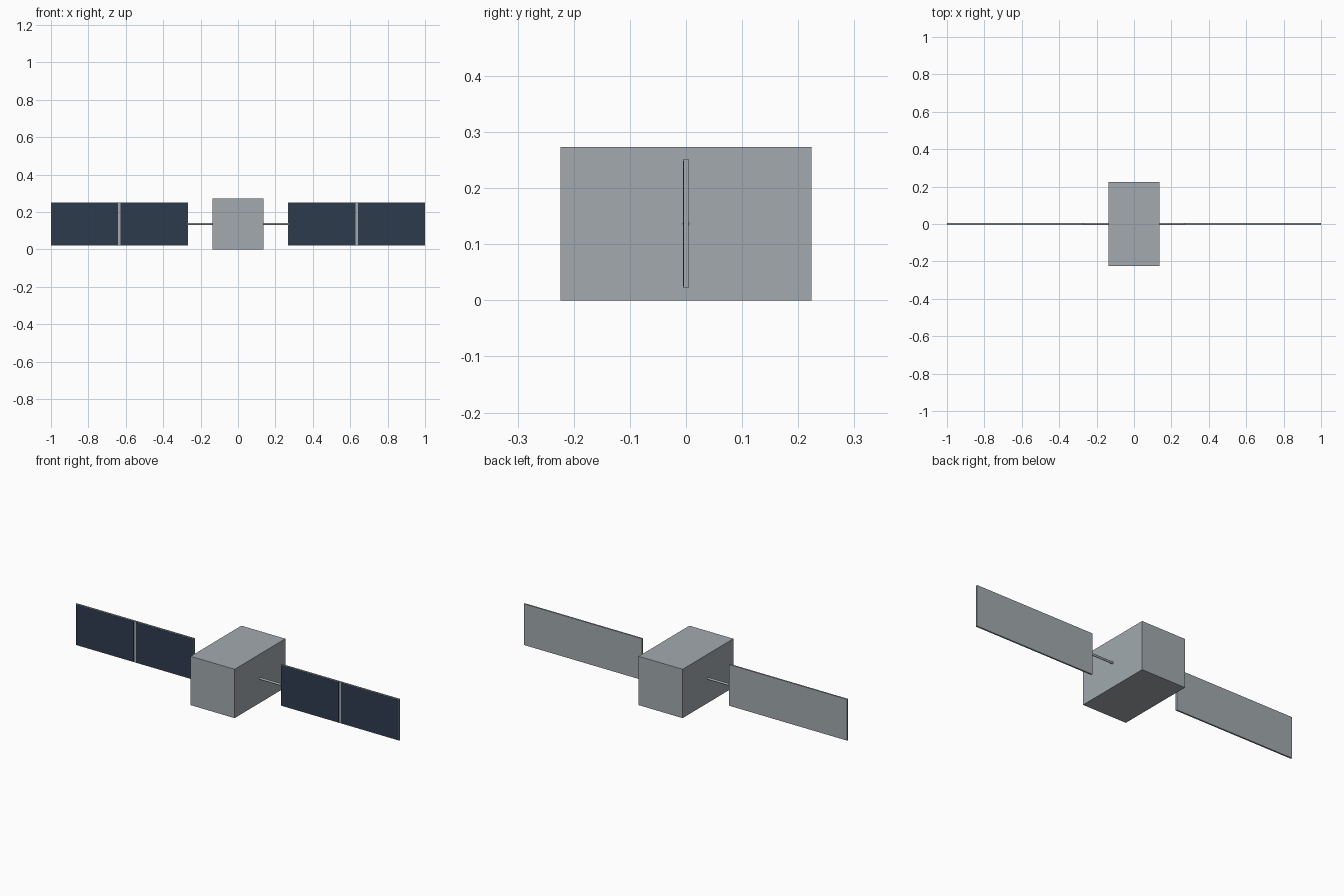
import bpy
import math

cube = bpy.data.objects.get("Cube")
if cube:
    bpy.data.objects.remove(cube, do_unlink=True)


def make_material(name, rgb):
    mat = bpy.data.materials.new(name)
    mat.use_nodes = True
    colour = (*rgb, 1)
    mat.diffuse_color = colour
    mat.node_tree.nodes["Principled BSDF"].inputs["Base Color"].default_value = colour
    return mat


metal = make_material("grey metal", (0.36, 0.40, 0.42))
cell_blue = make_material("dark blue cells", (0.026, 0.044, 0.076))


def box(name, low, high, mat):
    centre = [(a + b) / 2 for a, b in zip(low, high)]
    bpy.ops.mesh.primitive_cube_add(size=1, location=centre)
    obj = bpy.context.object
    obj.name = name
    obj.scale = [b - a for a, b in zip(low, high)]
    bpy.ops.object.transform_apply(location=False, rotation=False, scale=True)
    obj.data.materials.append(mat)
    return obj


BODY_X, BODY_Y, HEIGHT = 0.136, 0.224, 0.273
MID_Z = HEIGHT / 2
PANEL_IN, PANEL_OUT = 0.268, 1.0
HALF_PANEL = 0.115     # half the panel height
THICK = 0.0045         # half the panel thickness
GAP = 0.007            # half the strip between the cells
RIM = 0.003

# Main body
box("body", (-BODY_X, -BODY_Y, 0), (BODY_X, BODY_Y, HEIGHT), metal)

for side, sign in (("left", 1), ("right", -1)):
    # Round boom between the body and the panel
    bpy.ops.mesh.primitive_cylinder_add(
        vertices=16, radius=0.006, depth=PANEL_IN - BODY_X,
        location=(sign * (PANEL_IN + BODY_X) / 2, 0, MID_Z),
        rotation=(0, math.pi / 2, 0))
    boom = bpy.context.object
    boom.name = side + "_boom"
    boom.data.materials.append(metal)
    bpy.ops.object.shade_smooth_by_angle()

    # Panel backing
    ends = sorted((sign * PANEL_IN, sign * PANEL_OUT))
    box(side + "_panel", (ends[0], -THICK, MID_Z - HALF_PANEL),
        (ends[1], THICK, MID_Z + HALF_PANEL), metal)

    # Two thin cell plates on the front face
    middle = (PANEL_IN + PANEL_OUT) / 2
    spans = {"inner": (PANEL_IN + RIM, middle - GAP),
             "outer": (middle + GAP, PANEL_OUT - RIM)}
    for place, span in spans.items():
        x0, x1 = sorted(sign * x for x in span)
        box(f"{side}_{place}_cells", (x0, -THICK - 0.001, MID_Z - HALF_PANEL + RIM),
            (x1, -THICK, MID_Z + HALF_PANEL - RIM), cell_blue)
